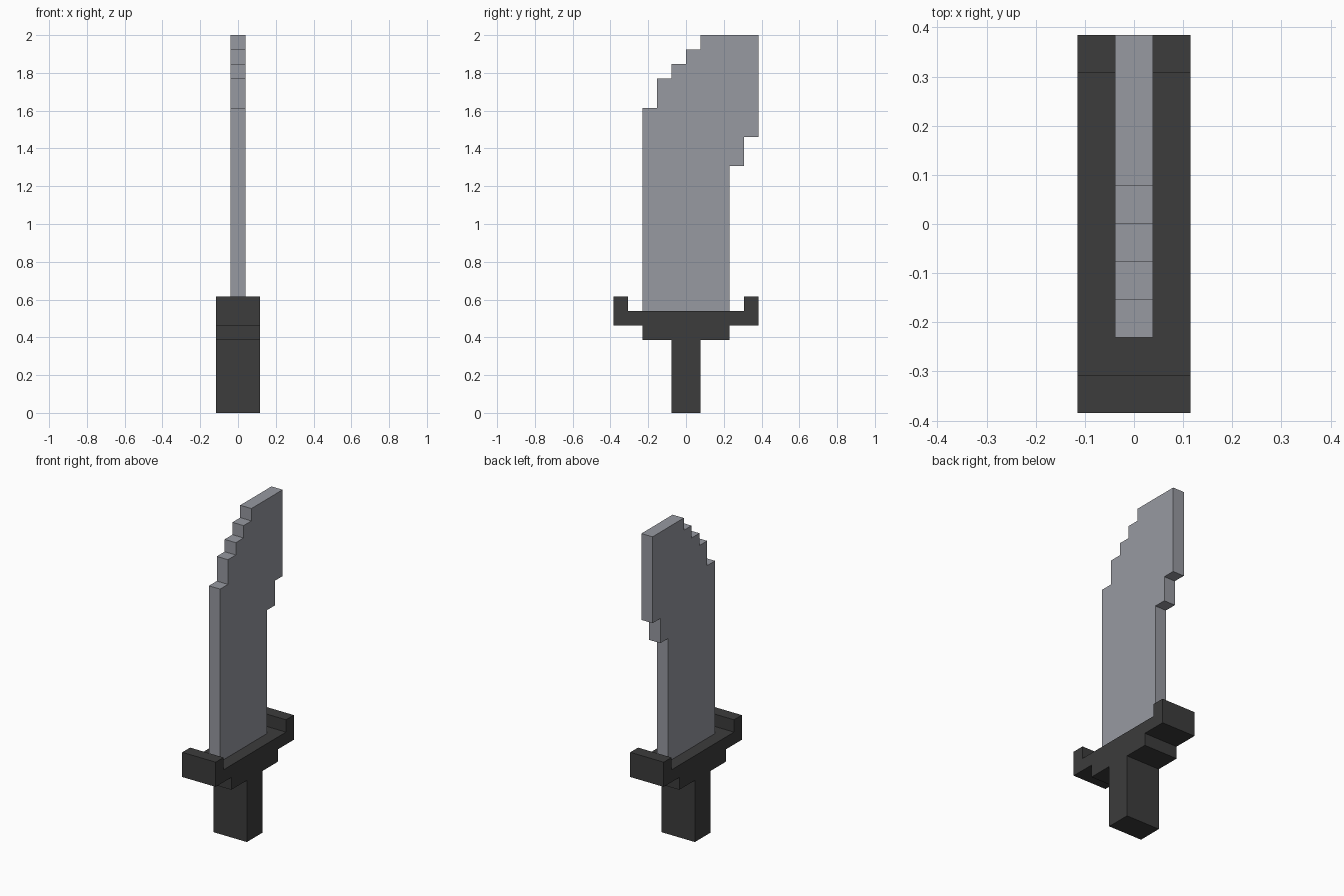
import bpy
import bmesh

cube = bpy.data.objects.get("Cube")
if cube:
    bpy.data.objects.remove(cube, do_unlink=True)

U = 2 / 26  # one block of the stepped design


def make_material(name, color):
    mat = bpy.data.materials.new(name)
    mat.use_nodes = True
    mat.diffuse_color = color
    mat.node_tree.nodes["Principled BSDF"].inputs["Base Color"].default_value = color
    return mat


def extrude_profile(name, profile, half_width, mat):
    """Extrude a (y, z) outline, given in blocks, evenly across x."""
    bm = bmesh.new()
    verts = [bm.verts.new((-half_width * U, y * U, z * U)) for y, z in profile]
    face = bm.faces.new(verts)
    result = bmesh.ops.extrude_face_region(bm, geom=[face], use_keep_orig=True)
    moved = [g for g in result["geom"] if isinstance(g, bmesh.types.BMVert)]
    bmesh.ops.translate(bm, verts=moved, vec=(2 * half_width * U, 0, 0))
    bmesh.ops.recalc_face_normals(bm, faces=bm.faces)
    mesh = bpy.data.meshes.new(name)
    bm.to_mesh(mesh)
    bm.free()
    mesh.materials.append(mat)
    obj = bpy.data.objects.new(name, mesh)
    bpy.context.collection.objects.link(obj)
    return obj


steel = make_material("steel grey", (0.31, 0.32, 0.355, 1))
dark = make_material("charcoal", (0.045, 0.045, 0.045, 1))

# Handle and guard: half outline mirrored into one stepped silhouette
half = [(1, 0), (1, 5), (3, 5), (3, 6), (5, 6), (5, 8), (4, 8), (4, 7)]
hilt = half + [(-y, z) for y, z in reversed(half)]
extrude_profile("handle_and_guard", hilt, 1.5, dark)

# Blade: stepped back edge, then the staircase falling to the front edge
blade = [(-3, 7), (3, 7), (3, 17), (4, 17), (4, 19), (5, 19), (5, 26)]
heights = [26, 25, 24, 23, 21]
for i, z in enumerate(heights):
    y = 1 - i
    if i:
        blade.append((y + 1, z))
    blade.append((y, z))
extrude_profile("blade", blade, 0.5, steel)
